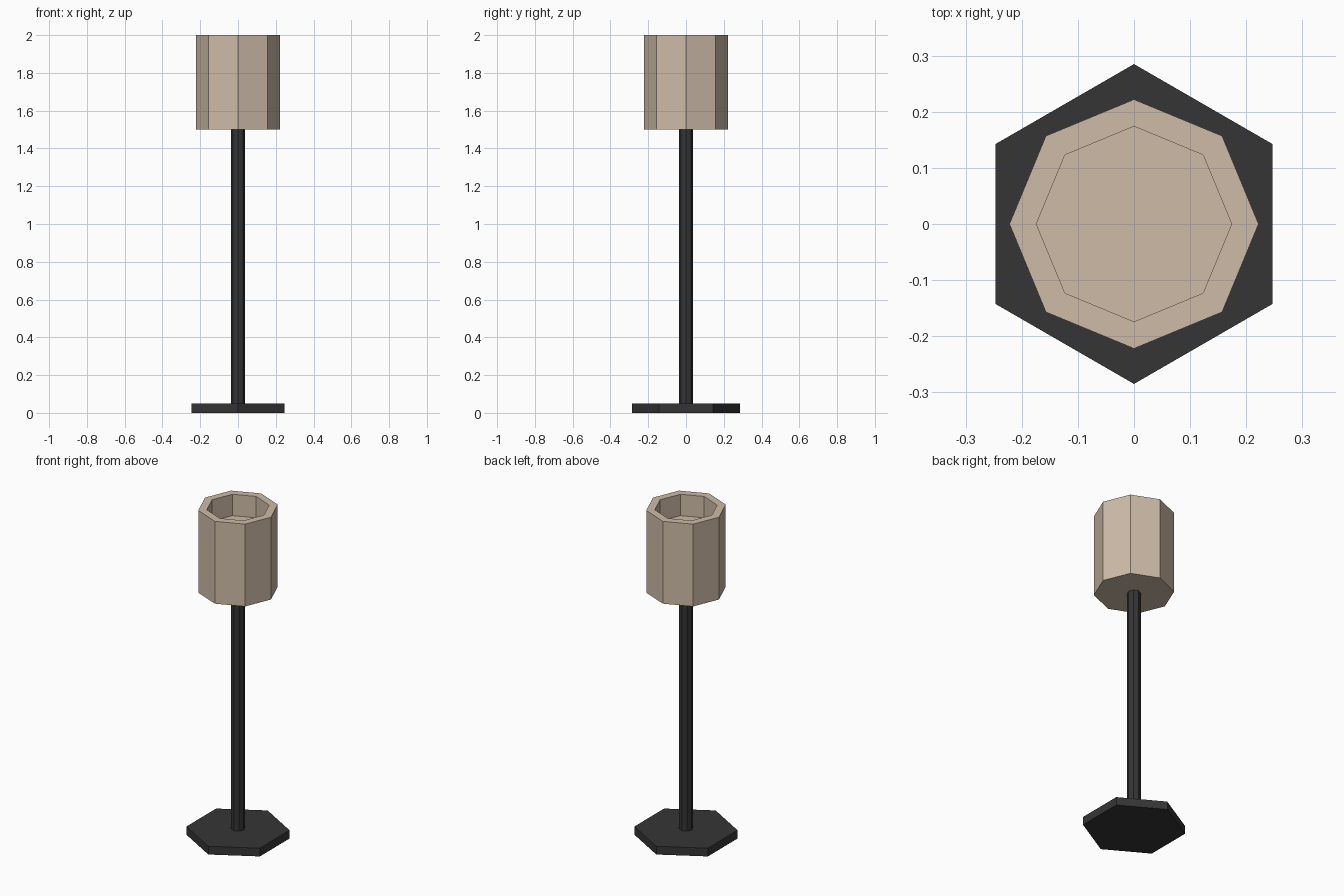
import bpy, bmesh, math

if "Cube" in bpy.data.objects:
    bpy.data.objects.remove(bpy.data.objects["Cube"])

def material(name, rgb):
    m = bpy.data.materials.new(name)
    m.diffuse_color = (*rgb, 1)
    m.use_nodes = True
    m.node_tree.nodes["Principled BSDF"].inputs["Base Color"].default_value = m.diffuse_color
    return m

black = material("black metal", (0.036, 0.036, 0.036))
tan = material("tan fabric", (0.62, 0.50, 0.39))

def prism(name, sides, radius, z0, z1, mat, first_angle=0.0, rim=None, depth=0.0):
    """Upright prism; optional recess in the top leaving a rim."""
    bm = bmesh.new()
    ring = [bm.verts.new((radius * math.cos(first_angle + i * math.tau / sides),
                          radius * math.sin(first_angle + i * math.tau / sides), z0))
            for i in range(sides)]
    base = bm.faces.new(ring)
    ext = bmesh.ops.extrude_face_region(bm, geom=[base], use_keep_orig=True)["geom"]
    top = next(g for g in ext if isinstance(g, bmesh.types.BMFace))
    bmesh.ops.translate(bm, verts=top.verts, vec=(0, 0, z1 - z0))
    if rim:
        bmesh.ops.inset_region(bm, faces=[top], thickness=rim, use_even_offset=True)
        ext = bmesh.ops.extrude_face_region(bm, geom=[top])["geom"]
        floor = next(g for g in ext if isinstance(g, bmesh.types.BMFace))
        bmesh.ops.translate(bm, verts=floor.verts, vec=(0, 0, -depth))
        if top.is_valid:
            bm.faces.remove(top)
    bmesh.ops.recalc_face_normals(bm, faces=bm.faces)
    mesh = bpy.data.meshes.new(name)
    bm.to_mesh(mesh)
    bm.free()
    mesh.materials.append(mat)
    obj = bpy.data.objects.new(name, mesh)
    bpy.context.collection.objects.link(obj)
    return obj

# Hexagonal foot, slim pole, octagonal shade with recessed top
prism("base", 6, 0.285, 0.0, 0.05, black, math.pi / 2)
prism("pole", 8, 0.038, 0.05, 1.5, black)
prism("shade", 8, 0.222, 1.5, 2.0, tan, 0.0, 0.048 * math.cos(math.pi / 8), 0.13)
